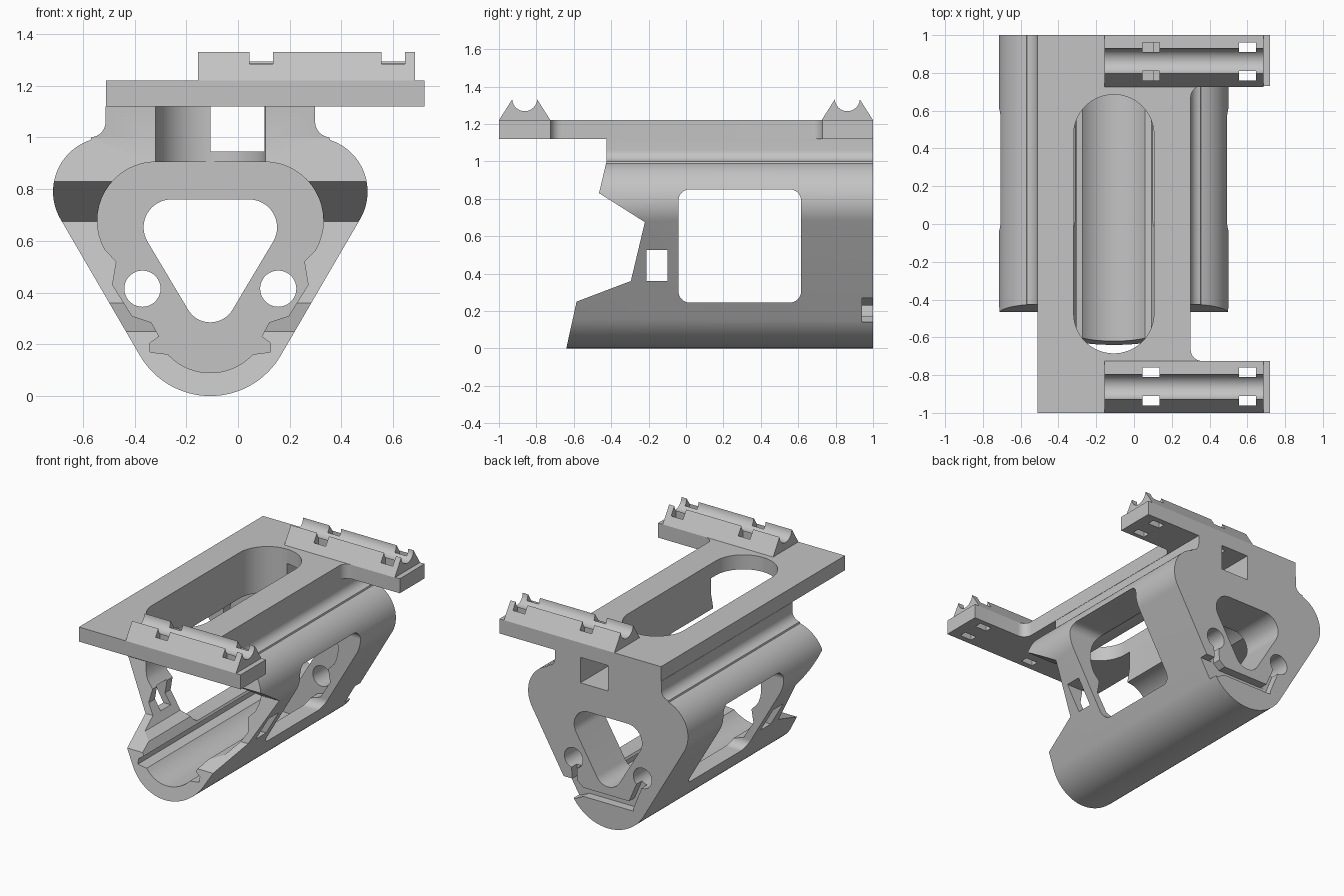
import bpy
import bmesh
from math import cos, sin, radians

cube = bpy.data.objects.get("Cube")
if cube:
    bpy.data.objects.remove(cube, do_unlink=True)

grey = bpy.data.materials.new("matte grey")
grey.use_nodes = True
GREY = (0.55, 0.55, 0.55, 1)
grey.diffuse_color = GREY
grey.node_tree.nodes["Principled BSDF"].inputs["Base Color"].default_value = GREY

MID = -0.107   # centre line of the frame


def arc(cx, cy, r, start, end, n=16):
    angles = [radians(start + (end - start) * i / n) for i in range(n + 1)]
    return [(cx + r * cos(a), cy + r * sin(a)) for a in angles]


def box(u0, u1, v0, v1):
    return [(u0, v0), (u1, v0), (u1, v1), (u0, v1)]


def rounded_box(u0, u1, v0, v1, r):
    return (arc(u0 + r, v0 + r, r, 180, 270) + arc(u1 - r, v0 + r, r, 270, 360)
            + arc(u1 - r, v1 - r, r, 0, 90) + arc(u0 + r, v1 - r, r, 90, 180))


def symmetric(half):
    """Mirror a right half profile about the centre line."""
    right = [(MID + u, v) for u, v in half]
    left = [(MID - u, v) for u, v in reversed(half) if u > 1e-5]
    return right + left


def prism(name, points, axis, start, end):
    """Extrude a flat profile along one axis."""
    place = {"x": lambda u, v, t: (t, u, v),
             "y": lambda u, v, t: (u, t, v),
             "z": lambda u, v, t: (u, v, t)}[axis]
    bm = bmesh.new()
    ends = [[bm.verts.new(place(u, v, t)) for u, v in points] for t in (start, end)]
    bm.faces.new(ends[0])
    bm.faces.new(list(reversed(ends[1])))
    for i in range(len(points)):
        j = (i + 1) % len(points)
        bm.faces.new((ends[0][i], ends[1][i], ends[1][j], ends[0][j]))
    bmesh.ops.recalc_face_normals(bm, faces=bm.faces)
    mesh = bpy.data.meshes.new(name)
    bm.to_mesh(mesh)
    bm.free()
    mesh.materials.append(grey)
    obj = bpy.data.objects.new(name, mesh)
    bpy.context.collection.objects.link(obj)
    return obj


def activate(obj):
    bpy.ops.object.select_all(action="DESELECT")
    obj.select_set(True)
    bpy.context.view_layer.objects.active = obj


def cut(obj, points, axis, start, end):
    cutter = prism("cutter", points, axis, start, end)
    cutter.hide_render = True
    mod = obj.modifiers.new("cut", "BOOLEAN")
    mod.operation = "DIFFERENCE"
    mod.solver = "EXACT"
    mod.object = cutter
    activate(obj)
    bpy.ops.object.modifier_apply(modifier=mod.name)
    bpy.data.objects.remove(cutter, do_unlink=True)


# Rounded triangular frame with a neck on top
outer = (arc(0, 0.315, 0.315, -90, -30) + arc(0.398, 0.79, 0.21, -30, 72, 24)
         + arc(0.465, 1.06, 0.06, -95, -180, 8) + [(0.405, 1.12)])
frame = prism("frame", symmetric(outer), "y", -0.8, 1)

# Stepped front edge
cut(frame, [(-1.1, -0.1), (-0.662, -0.1), (-0.585, 0.25), (-0.295, 0.36),
            (-0.22, 0.675), (-0.465, 0.83), (-0.425, 1.0), (-0.425, 1.2),
            (-1.1, 1.2)], "x", -1, 1)

# Hollow with guide rails inside, closed by the back wall
hollow = (arc(0, 0.315, 0.225, -90, -43)
          + [(0.233, 0.17), (0.233, 0.205), (0.198, 0.23), (0.228, 0.285),
             (0.303, 0.31), (0.378, 0.43), (0.363, 0.52)]
          + arc(0.21, 0.678, 0.227, -30, 90))
cut(frame, symmetric(hollow), "y", -1, 0.69)

# Long slot down through the neck
slot = rounded_box(MID - 0.2125, MID + 0.2125, -0.685, 0.685, 0.212)
cut(frame, slot, "z", 0.85, 1.3)

# Side windows, large and small
cut(frame, rounded_box(-0.04, 0.615, 0.245, 0.85, 0.06), "x", -1, 1)
cut(frame, box(-0.21, -0.1, 0.36, 0.525), "x", -1, 1)

# Back wall openings
triangle = arc(0, 0.385, 0.1, -90, -30) + arc(0.15, 0.652, 0.108, -30, 90)
cut(frame, symmetric(triangle), "y", 0.6, 1.1)
cut(frame, box(MID, MID + 0.21, 0.945, 1.15), "y", 0.5, 1.1)
for side in (-1, 1):
    cut(frame, arc(MID + side * 0.2625, 0.415, 0.07, 0, 350, 35), "y", 0.6, 1.1)

# Shallow cable groove on the back wall
cut(frame, [(-0.3, 0.17), (0.08, 0.17), (0.14, 0.14), (0.4, 0.14), (0.4, 0.27),
            (0.13, 0.27), (0.08, 0.23), (-0.3, 0.23)], "y", 0.94, 1.1)
cut(frame, [(0.12, 0.2), (0.16, 0.2), (0.175, 0.4), (0.135, 0.4)], "y", 0.941, 1.1)
cut(frame, [(-0.3, 0.19), (-0.25, 0.19), (-0.34, 0.4), (-0.385, 0.4)], "y", 0.941, 1.1)

# Top plate with two side arms
plate = prism("top_plate",
              [(-0.51, -1), (0.72, -1), (0.72, -0.725)]
              + arc(0.36, -0.665, 0.06, -90, -180, 8)
              + arc(0.36, 0.67, 0.06, 180, 90, 8)
              + [(0.72, 0.73), (0.72, 1), (-0.51, 1)], "z", 1.12, 1.22)
cut(plate, slot, "z", 1, 1.3)

# Grooved cradle ridges on the arms
parts = [frame, plate]
for name, sign in (("front_cradle", -1), ("back_cradle", 1)):
    ridge = ([(0.725, 1.22), (0.795, 1.33)] + arc(0.8625, 1.335, 0.067, 184, 356, 20)
             + [(0.93, 1.33), (1.0, 1.22)])
    cradle = prism(name, [(sign * y, z) for y, z in ridge], "x", -0.155, 0.685)
    parts.append(cradle)
    # Tie holes through ridge and arm
    for x in (0.045, 0.555):
        for y in (0.76, 0.91):
            y0, y1 = sorted((sign * y, sign * (y + 0.05)))
            for target in (cradle, plate):
                cut(target, box(x, x + 0.09, y0, y1), "z", 1.05, 1.4)

for part in parts:
    activate(part)
    bpy.ops.object.shade_smooth_by_angle(angle=radians(25))
